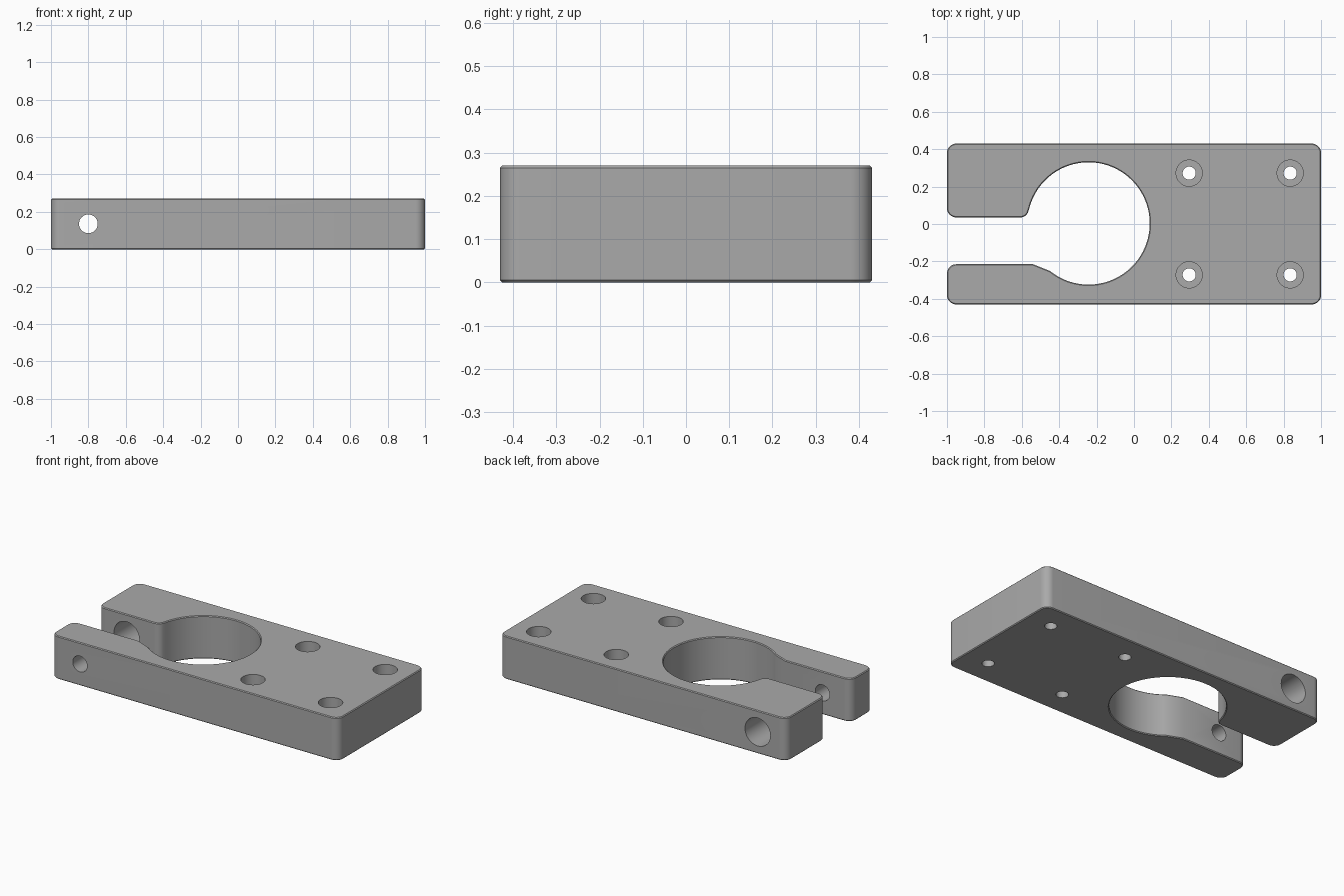
import bpy, bmesh, math
from mathutils import Vector

cube = bpy.data.objects.get("Cube")
if cube:
    bpy.data.objects.remove(cube, do_unlink=True)

HEIGHT = 0.27
BORE = Vector((-0.243, 0.003))
BORE_R = 0.327

metal = bpy.data.materials.new("grey metal")
metal.use_nodes = True
GREY = (0.4, 0.4, 0.4, 1)
metal.diffuse_color = GREY
metal.node_tree.nodes["Principled BSDF"].inputs["Base Color"].default_value = GREY


def rounded(corners, steps=10):
    """Replace each (x, y, radius) corner with a tangent arc."""
    out = []
    for i, (x, y, r) in enumerate(corners):
        p = Vector((x, y))
        if r == 0:
            out.append(p)
            continue
        a = (Vector(corners[i - 1][:2]) - p).normalized()
        b = (Vector(corners[(i + 1) % len(corners)][:2]) - p).normalized()
        half = a.angle(b) / 2
        centre = p + (a + b).normalized() * r / math.sin(half)
        start = p + a * r / math.tan(half) - centre
        sweep = math.pi - 2 * half
        turn = sweep if a.x * b.y - a.y * b.x < 0 else -sweep
        for k in range(steps + 1):
            t = turn * k / steps
            c, s = math.cos(t), math.sin(t)
            out.append(centre + Vector((c * start.x - s * start.y, s * start.x + c * start.y)))
    return out


# Clamp outline: outer block, slot and large bore in one loop
R = 0.05
start, end, count = 2.903, -2.247, 96
arc = []
for k in range(count + 1):
    t = start + (end - start) * k / count
    arc.append((BORE.x + BORE_R * math.cos(t), BORE.y + BORE_R * math.sin(t), 0))
corners = [(-1, -0.43, R), (1, -0.43, R), (1, 0.43, R), (-1, 0.43, R),
           (-1, 0.035, R), (-0.575, 0.035, 0.045)]
corners += arc + [(-0.54, -0.215, 0), (-1, -0.215, R)]

bm = bmesh.new()
base = bm.faces.new([bm.verts.new((p.x, p.y, 0)) for p in rounded(corners)])
top = bmesh.ops.extrude_face_region(bm, geom=[base])["geom"]
bmesh.ops.translate(bm, verts=[v for v in top if isinstance(v, bmesh.types.BMVert)],
                    vec=(0, 0, HEIGHT))
bmesh.ops.recalc_face_normals(bm, faces=bm.faces)
# Fine chamfer round the top and bottom rims
rims = [e for e in bm.edges if abs(e.verts[0].co.z - e.verts[1].co.z) < 1e-5]
bmesh.ops.bevel(bm, geom=rims, offset=0.005, segments=1, affect='EDGES', profile=0.5)
mesh = bpy.data.meshes.new("clamp_block")
bm.to_mesh(mesh)
bm.free()
mesh.materials.append(metal)
block = bpy.data.objects.new("clamp_block", mesh)
bpy.context.collection.objects.link(block)


def drill(p, q, radius):
    """Cut a round hole from p to q."""
    p, q = Vector(p), Vector(q)
    bpy.ops.mesh.primitive_cylinder_add(vertices=48, radius=radius, depth=(q - p).length,
                                        location=(p + q) / 2)
    cutter = bpy.context.object
    cutter.name = "hole_cutter"
    cutter.rotation_euler = (q - p).to_track_quat('Z', 'Y').to_euler()
    cutter.hide_render = True
    cutter.data.materials.append(metal)
    bpy.context.view_layer.update()
    mod = block.modifiers.new("hole", 'BOOLEAN')
    mod.operation = 'DIFFERENCE'
    mod.solver = 'EXACT'
    mod.object = cutter
    bpy.context.view_layer.objects.active = block
    bpy.ops.object.modifier_apply(modifier=mod.name)
    bpy.data.objects.remove(cutter, do_unlink=True)


# Four counterbored mounting holes
for x in (0.295, 0.835):
    for y in (-0.272, 0.272):
        drill((x, y, -0.1), (x, y, 0.4), 0.035)
        drill((x, y, 0.13), (x, y, 0.4), 0.07)

# Clamping screw holes: narrow in the front jaw, wide in the back jaw
drill((-0.8, -0.6, 0.136), (-0.8, -0.1, 0.136), 0.05)
drill((-0.8, -0.06, 0.136), (-0.8, 0.6, 0.136), 0.088)

bpy.ops.object.select_all(action='DESELECT')
block.select_set(True)
bpy.context.view_layer.objects.active = block
bpy.ops.object.shade_smooth_by_angle(angle=math.radians(30))
